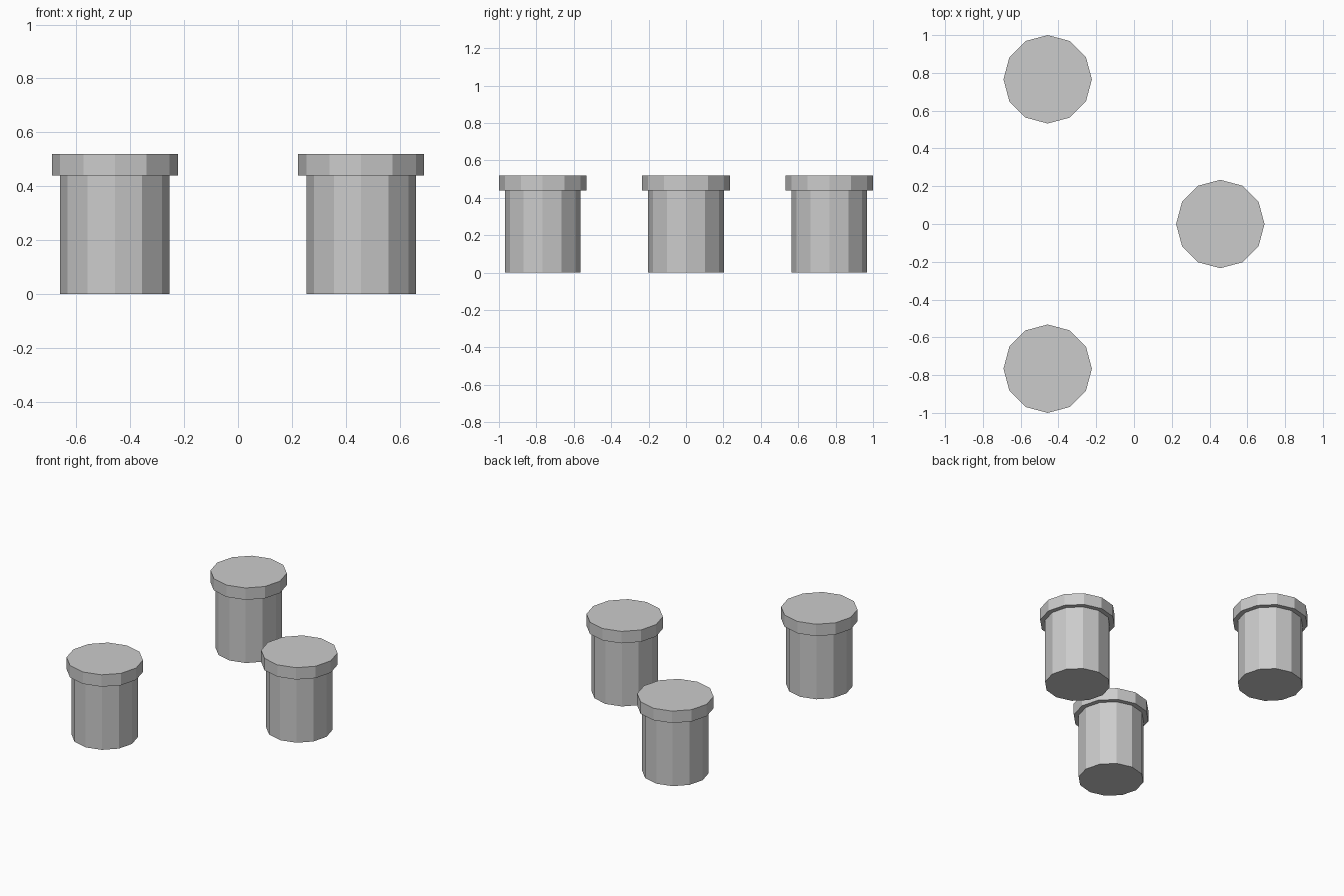
import bpy
import bmesh
from math import cos, sin, tau

if "Cube" in bpy.data.objects:
    bpy.data.objects.remove(bpy.data.objects["Cube"], do_unlink=True)

SIDES = 12
GREY = (0.6, 0.6, 0.6, 1.0)

# Single plain grey material
grey = bpy.data.materials.new("plain_grey")
grey.use_nodes = True
grey.diffuse_color = GREY
grey.node_tree.nodes["Principled BSDF"].inputs["Base Color"].default_value = GREY

# Stepped outline of one post: radius, height
BODY_R, RIM_R = 0.203, 0.234
RIM_Z, TOP_Z = 0.44, 0.52
PROFILE = [(BODY_R, 0), (BODY_R, RIM_Z), (RIM_R, RIM_Z), (RIM_R, TOP_Z)]


def make_post(name, x, y):
    """Turn the outline into a flat-sided capped post."""
    bm = bmesh.new()
    rings = [[bm.verts.new((r * cos(tau * i / SIDES), r * sin(tau * i / SIDES), z))
              for i in range(SIDES)] for r, z in PROFILE]
    for low, high in zip(rings, rings[1:]):
        for i in range(SIDES):
            j = (i + 1) % SIDES
            bm.faces.new((low[i], low[j], high[j], high[i]))
    bm.faces.new(rings[0][::-1])
    bm.faces.new(rings[-1])
    mesh = bpy.data.meshes.new(name)
    bm.to_mesh(mesh)
    bm.free()
    mesh.materials.append(grey)
    post = bpy.data.objects.new(name, mesh)
    post.location = (x, y, 0)
    bpy.context.collection.objects.link(post)


# Three posts in a triangle
make_post("left_post", 0.457, 0)
make_post("front_right_post", -0.457, -0.766)
make_post("back_right_post", -0.457, 0.766)
